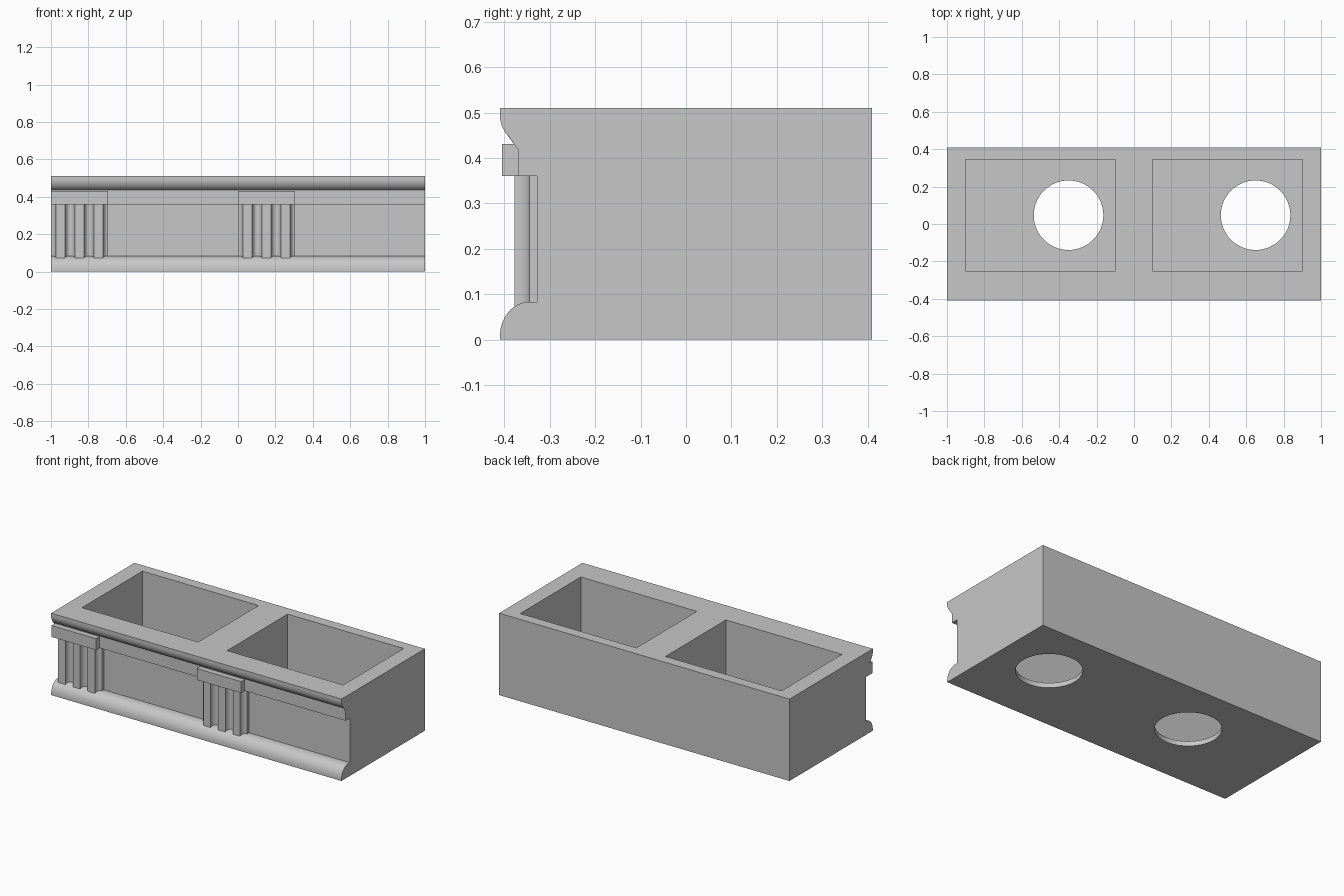
import bpy, bmesh, math
from mathutils import Vector

if "Cube" in bpy.data.objects:
    bpy.data.objects.remove(bpy.data.objects["Cube"], do_unlink=True)

stone = bpy.data.materials.new("stone grey")
stone.use_nodes = True
grey = (0.57, 0.57, 0.57, 1)
stone.diffuse_color = grey
stone.node_tree.nodes["Principled BSDF"].inputs["Base Color"].default_value = grey


def extrude_outline(name, points, offset):
    """Solid made by sweeping a closed outline along a straight offset."""
    bm = bmesh.new()
    face = bm.faces.new([bm.verts.new(p) for p in points])
    swept = bmesh.ops.extrude_face_region(bm, geom=[face])["geom"]
    bmesh.ops.translate(bm, vec=Vector(offset),
                        verts=[v for v in swept if isinstance(v, bmesh.types.BMVert)])
    bmesh.ops.recalc_face_normals(bm, faces=bm.faces)
    mesh = bpy.data.meshes.new(name)
    bm.to_mesh(mesh)
    bm.free()
    mesh.materials.append(stone)
    obj = bpy.data.objects.new(name, mesh)
    bpy.context.collection.objects.link(obj)
    return obj


def box(name, x0, x1, y0, y1, z0, z1):
    base = [(x0, y0, z0), (x1, y0, z0), (x1, y1, z0), (x0, y1, z0)]
    return extrude_outline(name, base, (0, 0, z1 - z0))


def activate(obj):
    bpy.ops.object.select_all(action='DESELECT')
    obj.select_set(True)
    bpy.context.view_layer.objects.active = obj


def smooth(obj):
    activate(obj)
    bpy.ops.object.shade_smooth_by_angle(angle=math.radians(35))


def cut(obj, cutter):
    mod = obj.modifiers.new("cut", 'BOOLEAN')
    mod.operation = 'DIFFERENCE'
    mod.solver = 'EXACT'
    mod.object = cutter
    activate(obj)
    bpy.ops.object.modifier_apply(modifier=mod.name)
    bpy.data.objects.remove(cutter, do_unlink=True)


def arc(cy, cz, ry, rz, start, end, steps=8):
    angles = [math.radians(start + (end - start) * i / steps) for i in range(steps + 1)]
    return [(cy + ry * math.cos(a), cz + rz * math.sin(a)) for a in angles]


# Main block: side profile with rounded base and crown mouldings
FRIEZE, BAND, NOSE, TOP = -0.328, -0.37, -0.41, 0.51
profile = [(-NOSE, TOP), (-NOSE, 0), (NOSE, 0)]
profile += arc(-0.345, 0.008, 0.065, 0.075, 180, 90)
profile += [(FRIEZE, 0.083), (FRIEZE, 0.36), (BAND, 0.36), (BAND, 0.438)]
profile += arc(-0.355, 0.494, 0.055, 0.06, 255, 180)
profile += [(NOSE, TOP)]
block = extrude_outline("entablature_block", [(-1, y, z) for y, z in profile], (2, 0, 0))

# Two pockets, each with a round drain hole through its floor
for cx in (-0.5, 0.5):
    cut(block, box("pocket_cutter", cx - 0.4, cx + 0.4, -0.25, 0.345, 0.03, 0.7))
    ring = [(cx + 0.15 + x, y, -0.1) for x, y in arc(0, 0.047, 0.186, 0.186, 0, 360, 64)[:-1]]
    cut(block, extrude_outline("hole_cutter", ring, (0, 0, 0.2)))
smooth(block)

# Fluted panels with a flat cap above each
WIDTH, FRONT, DEEP = 0.305, -0.378, -0.345
PITCH = WIDTH / 3
for side, x0 in (("right", -1), ("left", 0)):
    outline = [(x0, FRIEZE + 0.02)]
    for i in range(3):
        a = x0 + i * PITCH
        b = a + PITCH
        # Quarter scoop, flat bar, quarter scoop
        outline += arc(a, FRONT, 0.026, DEEP - FRONT, 90, 0, 6)
        outline += arc(b, FRONT, 0.026, DEEP - FRONT, 180, 90, 6)[:None if i == 2 else -1]
    outline += [(x0 + WIDTH, FRIEZE + 0.02)]
    panel = extrude_outline(side + "_fluted_panel", [(x, y, 0.073) for x, y in outline],
                            (0, 0, 0.29))
    smooth(panel)
    box(side + "_panel_cap", x0, x0 + WIDTH, -0.405, BAND + 0.02, 0.36, 0.431)
